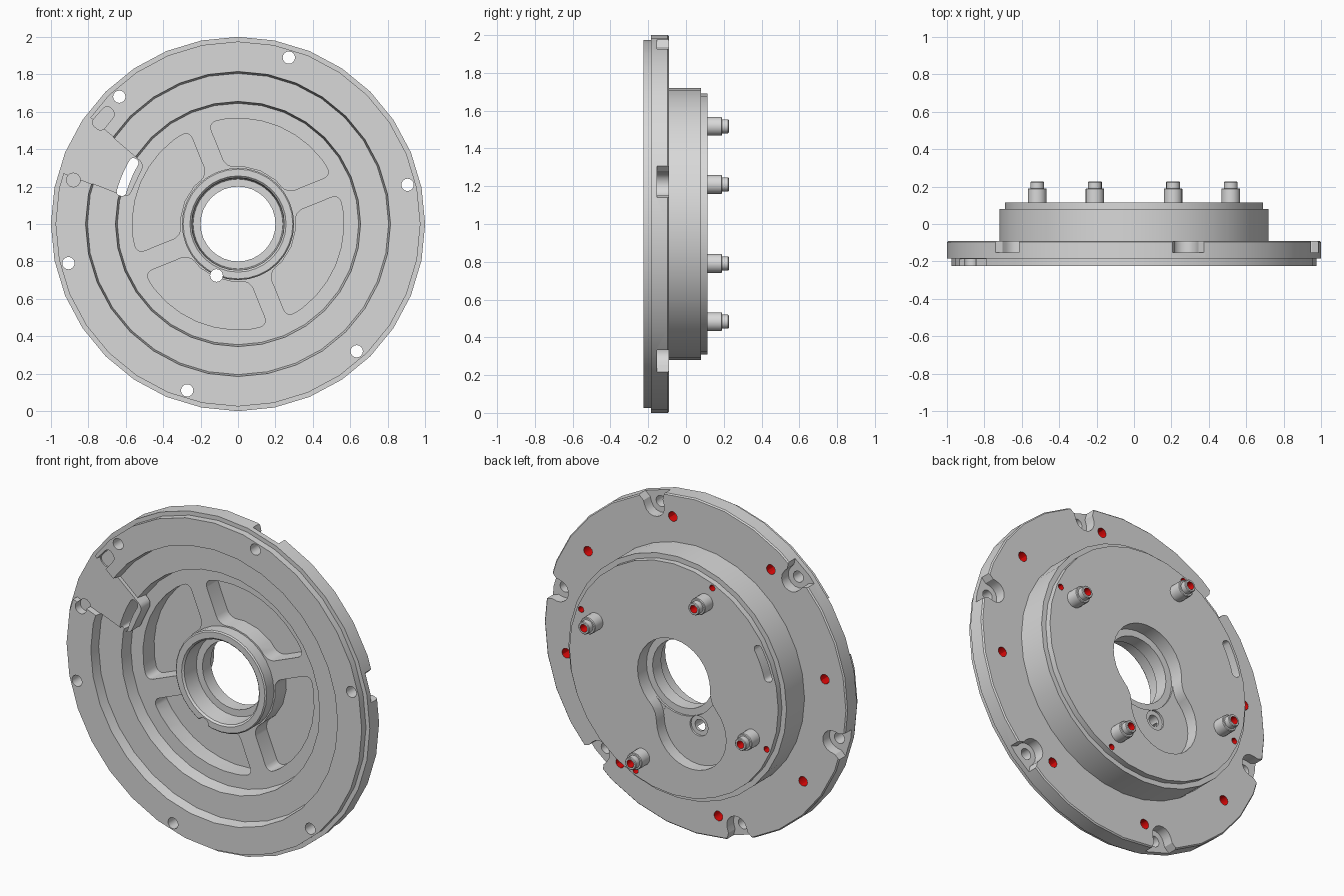
import bpy, bmesh, math
from math import cos, sin, radians, asin, degrees, hypot
from mathutils import Matrix, Vector

cube = bpy.data.objects.get("Cube")
if cube:
    bpy.data.objects.remove(cube)


def material(name, rgb):
    m = bpy.data.materials.new(name)
    m.use_nodes = True
    m.diffuse_color = (*rgb, 1)
    m.node_tree.nodes["Principled BSDF"].inputs["Base Color"].default_value = (*rgb, 1)
    return m


GREY = material("machined grey", (0.69, 0.69, 0.69))
RED = material("thread red", (0.95, 0.003, 0.003))
AXIS_Z = 1.0


def polar(r, deg):
    return (r * cos(radians(deg)), r * sin(radians(deg)))


def arc(r, a0, a1, n):
    return [polar(r, a0 + (a1 - a0) * i / n) for i in range(n + 1)]


def circle(c, r, n=16):
    return [(c[0] + r * cos(math.tau * i / n), c[1] + r * sin(math.tau * i / n)) for i in range(n)]


def turned(pts, angle):
    """Turn outline points about the axis by an angle in radians."""
    rot = Matrix.Rotation(angle, 2)
    return [tuple(rot @ Vector(p)) for p in pts]


def finish(name, bm):
    bmesh.ops.recalc_face_normals(bm, faces=bm.faces[:])
    mesh = bpy.data.meshes.new(name)
    bm.to_mesh(mesh)
    bm.free()
    mesh.materials.append(GREY)
    mesh.materials.append(RED)
    ob = bpy.data.objects.new(name, mesh)
    bpy.context.collection.objects.link(ob)
    return ob


def lathe(name, profile, centre=(0, 0), steps=32):
    """Turn a closed (radius, y) profile about the y axis."""
    bm = bmesh.new()
    vs = [bm.verts.new((r, y, 0)) for r, y in profile]
    es = [bm.edges.new((vs[i - 1], vs[i])) for i in range(len(vs))]
    bmesh.ops.spin(bm, geom=vs + es, cent=(0, 0, 0), axis=(0, 1, 0),
                   angle=math.tau, steps=steps)
    bmesh.ops.remove_doubles(bm, verts=bm.verts[:], dist=1e-4)
    bmesh.ops.dissolve_degenerate(bm, edges=bm.edges[:], dist=1e-5)
    bm.transform(Matrix.Translation((centre[0], 0, AXIS_Z + centre[1])))
    return finish(name, bm)


def prism(name, pts, y0, y1, rounding=0):
    """Extrude an (x, z) outline along y, rounding its sharp corners."""
    bm = bmesh.new()
    face = bm.faces.new([bm.verts.new((x, y0, AXIS_Z + z)) for x, z in pts])
    out = bmesh.ops.extrude_face_region(bm, geom=[face])
    bmesh.ops.translate(bm, vec=(0, y1 - y0, 0),
                        verts=[g for g in out["geom"] if isinstance(g, bmesh.types.BMVert)])
    bmesh.ops.recalc_face_normals(bm, faces=bm.faces[:])
    if rounding:
        corners = [e for e in bm.edges
                   if abs(e.verts[0].co.y - e.verts[1].co.y) > 1e-4
                   and e.calc_face_angle(0) > radians(40)]
        bmesh.ops.bevel(bm, geom=corners, offset=rounding, segments=4,
                        profile=0.5, affect='EDGES')
    return finish(name, bm)


def combine(body, tool, operation='DIFFERENCE'):
    mod = body.modifiers.new("shape", 'BOOLEAN')
    mod.operation, mod.solver, mod.object = operation, 'EXACT', tool
    bpy.context.view_layer.objects.active = body
    bpy.ops.object.modifier_apply(modifier=mod.name)
    bpy.data.objects.remove(tool)


def paint_threads(ob, threads):
    """Redden the faces that lie wholly inside a threaded hole."""
    for f in ob.data.polygons:
        corners = [ob.data.vertices[v].co for v in f.vertices]
        f.material_index = int(any(
            all(hypot(p.x - c[0], p.z - AXIS_Z - c[1]) < r + .001 and p.y > y0 - .005
                for p in corners) for c, r, y0, y1 in threads))


def smooth(ob):
    bpy.ops.object.select_all(action='DESELECT')
    ob.select_set(True)
    bpy.context.view_layer.objects.active = ob
    bpy.ops.object.shade_smooth_by_angle(angle=radians(30))


# Turned body: hub, stepped front, flange, rear boss and bore
body = lathe("flange_body", [
    (.2, -.05), (.24, -.05), (.247, -.155), (.257, -.165), (.293, -.165), (.3, -.158),
    (.3, -.09), (.645, -.09), (.655, -.165), (.805, -.165), (.815, -.225), (.975, -.225),
    (.975, -.185), (1, -.185), (1, -.097), (.993, -.09), (.72, -.09), (.72, .08),
    (.69, .08), (.69, .115), (.24, .115), (.24, .03), (.2, .03)])

# Front pockets separated by four ribs
RIB = 22
for k in range(4):
    a0, a1 = RIB + 90 * k, RIB + 90 * (k + 1)
    wide, narrow = degrees(asin(.055 / .31)), degrees(asin(.055 / .565))
    outline = arc(.565, a0 + narrow, a1 - narrow, 8) + arc(.31, a1 - wide, a0 + wide, 4)
    combine(body, prism("pocket_cutter", outline, -.3, .015, .045))

# Side port: raised block levelled with its recess, ear slots and curved window
block = [(-.78, .56), (-.5, .32), (-.585, .14), (-.92, .27)]
combine(body, prism("port_block", block, -.2, -.1, .03), 'UNION')
recess = [(-.85, .62), (-.498, .323), (-.583, .137), (-1.0, .298)]
combine(body, prism("port_cutter", recess, -.3, -.187, .02))
combine(body, prism("ear_cutter", [(-.79, .54), (-.73, .49), (-.65, .59), (-.7, .64)],
                    -.3, -.178, .03))
combine(body, prism("ear_cutter", circle((-.88, .235), .037), -.3, -.178))
window = arc(.672, 147.5, 166.5, 5) + arc(.62, 166.5, 147.5, 5)
combine(body, prism("window_cutter", window, -.4, .4, .022))

# Rear side pocket blended into the bore, with its counterbored hole
drain = (-.115, -.275)
neck = [(.09, .222), (.13, .207), (.17, .203), (.22, .215)]
neck = turned(neck + [(t, -w) for t, w in reversed(neck)], math.atan2(drain[1], drain[0]))
combine(body, prism("side_pocket_cutter", circle(drain, .23, 32), .042, .3))
combine(body, prism("neck_cutter", neck, .0425, .3))
combine(body, prism("counterbore_cutter", circle(drain, .06), .03, .3))
combine(body, prism("drain_cutter", circle(drain, .034), -.4, .3))

# Six mounting holes, each with an open seat at the rear rim
for k in range(6):
    ang = 13 + 60 * k
    combine(body, prism("mount_cutter", circle(polar(.93, ang), .033), -.4, .3))
    seat = [(.93 + x, z) for x, z in arc(.066, 90, 270, 8)]
    seat += [(.96, -.066), (1.03, -.11), (1.03, .11), (.96, .066)]
    combine(body, prism("seat_cutter", turned(seat, radians(ang)), -.153, -.05))

# Threaded blind holes on the flange rear and the boss face
threads = [(polar(.867, 35 + 45 * k), .029, -.175, -.05) for k in range(8)]
threads += [(polar(.663, 22.5 + 90 * k), .018, .05, .2) for k in range(4)]
for c, r, y0, y1 in threads:
    combine(body, prism("thread_cutter", circle(c, r, 12), y0, y1))
paint_threads(body, threads)
smooth(body)

# Four stepped standoff pins with threaded tips
for k in range(4):
    c = polar(.558, RIB + 90 * k)
    pin = lathe("standoff_pin_%d" % (k + 1), [
        (0, .1), (.05, .1), (.05, .187), (.046, .191), (.037, .191), (.037, .223),
        (.033, .227), (.023, .227), (.023, .16), (0, .16)], c, 16)
    paint_threads(pin, [(c, .023, .16, .23)])
    smooth(pin)
